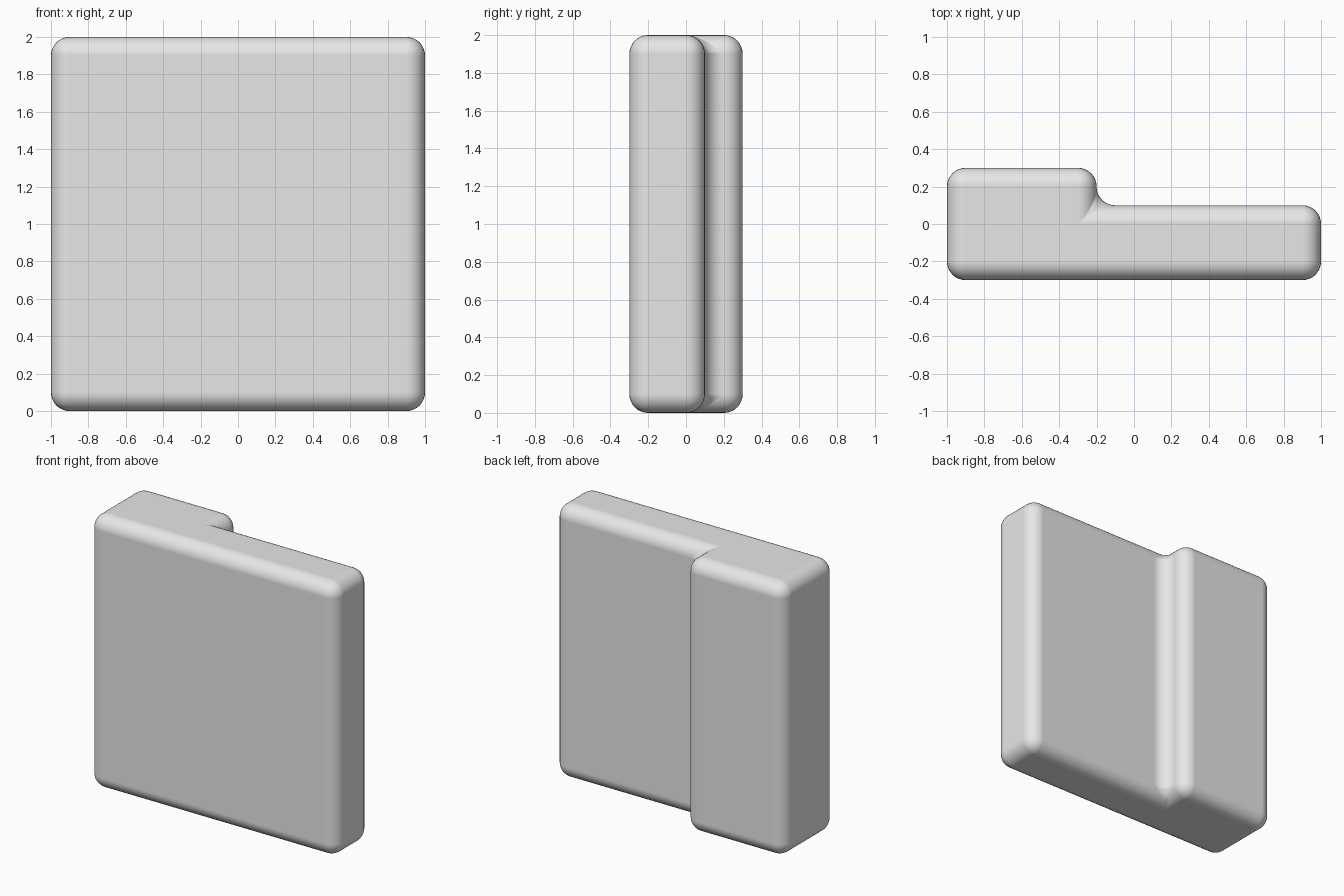
import bpy
import bmesh
import math

cube = bpy.data.objects.get("Cube")
if cube:
    bpy.data.objects.remove(cube, do_unlink=True)

# Plain light grey
grey = bpy.data.materials.new("light_grey")
grey.use_nodes = True
grey.diffuse_color = (0.8, 0.8, 0.8, 1)
grey.node_tree.nodes["Principled BSDF"].inputs["Base Color"].default_value = (0.8, 0.8, 0.8, 1)

# Stepped slab: L-shaped outline raised to full height
HEIGHT = 2.0
outline = [(-1, -0.3), (1, -0.3), (1, 0.1), (-0.2, 0.1), (-0.2, 0.3), (-1, 0.3)]

bm = bmesh.new()
base = bm.faces.new([bm.verts.new((x, y, 0)) for x, y in outline])
raised = bmesh.ops.extrude_face_region(bm, geom=[base])["geom"]
bmesh.ops.translate(bm, vec=(0, 0, HEIGHT),
                    verts=[v for v in raised if isinstance(v, bmesh.types.BMVert)])
bmesh.ops.recalc_face_normals(bm, faces=bm.faces)
mesh = bpy.data.meshes.new("stepped_slab")
bm.to_mesh(mesh)
bm.free()
mesh.materials.append(grey)
slab = bpy.data.objects.new("stepped_slab", mesh)
bpy.context.collection.objects.link(slab)

# Round every edge, including the inner corner of the step
bevel = slab.modifiers.new("rounded_edges", 'BEVEL')
bevel.width = 0.0995
bevel.segments = 8
bevel.limit_method = 'ANGLE'
bevel.angle_limit = math.radians(30)
bevel.harden_normals = True

# Smooth shading
bpy.ops.object.select_all(action='DESELECT')
slab.select_set(True)
bpy.context.view_layer.objects.active = slab
bpy.ops.object.shade_smooth()
